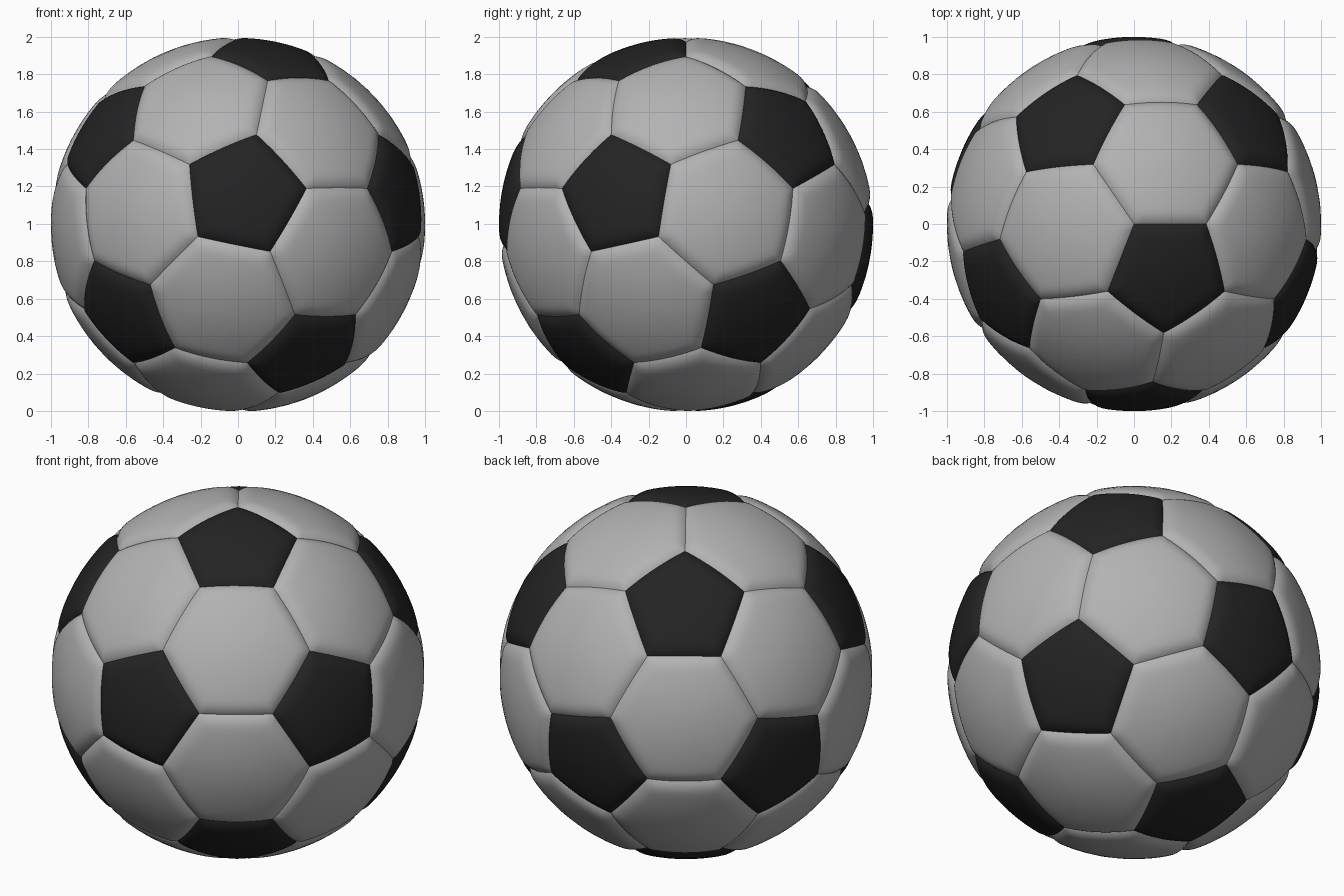
import bpy, bmesh, math
from itertools import combinations
from mathutils import Vector, Matrix

cube = bpy.data.objects.get("Cube")
if cube:
    bpy.data.objects.remove(cube)

SEAM_DEPTH = 0.024    # how far the seams sink below the panel surface
PUFF_WIDTH = 0.085    # width of the rounded border of each panel
STEPS = 12            # divisions along each panel edge
RINGS = [0.2, 0.4, 0.58, 0.7, 0.78, 0.84, 0.89, 0.93, 0.96, 0.98, 0.992, 1]


def material(name, value):
    mat = bpy.data.materials.new(name)
    mat.use_nodes = True
    colour = (value, value, value, 1)
    mat.diffuse_color = colour
    bsdf = mat.node_tree.nodes["Principled BSDF"]
    bsdf.inputs["Base Color"].default_value = colour
    bsdf.inputs["Roughness"].default_value = 0.5
    return mat


def icosahedron_points():
    """Twelve directions, turned so that a panel corner lies on the z axis."""
    turn = Matrix.Rotation(math.radians(-55.69), 3, 'Z') @ \
        Matrix.Rotation(math.radians(20.08), 3, 'Y')
    tilt = math.atan(2)
    upper = [Vector((0, 0, 1))]
    for k in range(5):
        a = math.pi + k * math.tau / 5
        upper.append(Vector((math.sin(tilt) * math.cos(a),
                             math.sin(tilt) * math.sin(a), math.cos(tilt))))
    return [turn @ p for p in upper] + [turn @ -p for p in upper]


def near(a, b):
    return a.dot(b) > 0.4


def add_panel(bm, corners):
    """A puffed spherical polygon made of concentric rings."""
    centre = sum(corners, Vector()).normalized()
    side = centre.orthogonal().normalized()
    up = centre.cross(side)
    corners = sorted((c.normalized() for c in corners),
                     key=lambda c: math.atan2(c.dot(up), c.dot(side)))
    edges = list(zip(corners, corners[1:] + corners[:1]))
    normals = [a.cross(b).normalized() for a, b in edges]

    def surface(p):
        p = p.normalized()
        gap = max(0, min(math.asin(p.dot(n)) for n in normals))
        dip = max(0, 1 - gap / PUFF_WIDTH)
        return bm.verts.new(p * (1 - SEAM_DEPTH * dip ** 2.5))

    outline = [a.lerp(b, k / STEPS) for a, b in edges for k in range(STEPS)]
    count = len(outline)
    middle = surface(centre)
    previous = None
    for t in RINGS:
        ring = [surface(centre.lerp(p, t)) for p in outline]
        for i in range(count):
            j = (i + 1) % count
            if previous:
                bm.faces.new((previous[i], ring[i], ring[j], previous[j]))
            else:
                bm.faces.new((middle, ring[i], ring[j]))
        previous = ring


def build(name, panels, mat):
    bm = bmesh.new()
    for corners in panels:
        add_panel(bm, corners)
    for face in bm.faces:
        face.smooth = True
    mesh = bpy.data.meshes.new(name)
    bm.to_mesh(mesh)
    bm.free()
    mesh.materials.append(mat)
    obj = bpy.data.objects.new(name, mesh)
    bpy.context.collection.objects.link(obj)
    return obj


points = icosahedron_points()

# Pentagons sit around each point, hexagons between each three neighbours
pentagons = [[2 * p + q for q in points if q is not p and near(p, q)]
             for p in points]
hexagons = [[2 * p + q for p in trio for q in trio if p is not q]
            for trio in combinations(points, 3)
            if all(near(p, q) for p, q in combinations(trio, 2))]

ball = [build("black_pentagon_panels", pentagons, material("black leather", 0.017)),
        build("white_hexagon_panels", hexagons, material("white leather", 0.45))]

# Stand the ball on the ground at full size
lowest = min(v.co.z for obj in ball for v in obj.data.vertices)
for obj in ball:
    obj.data.transform(Matrix.Translation((0, 0, -lowest)))
